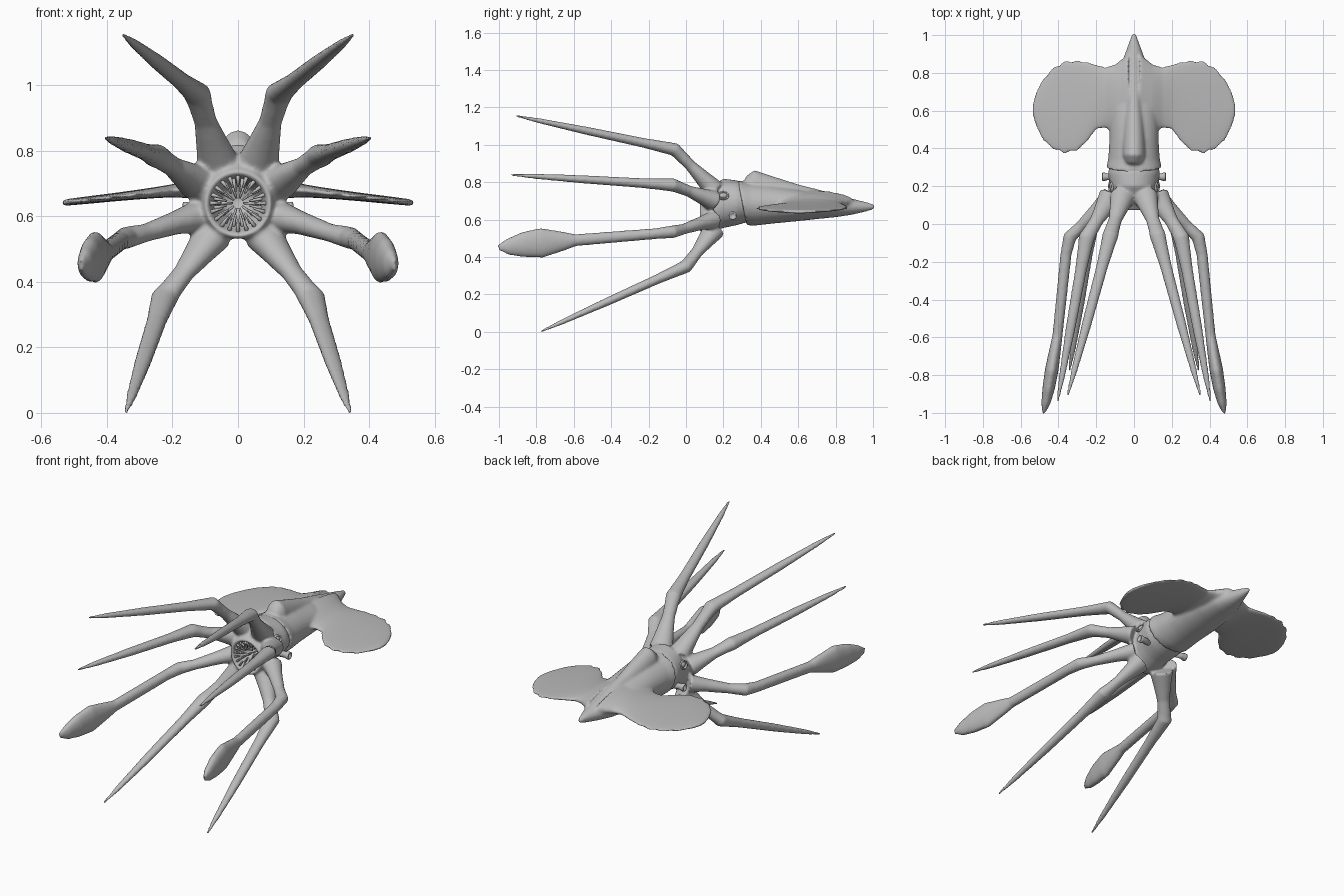
import bpy, bmesh
from math import sin, cos, pi
from mathutils import Vector, Matrix

if "Cube" in bpy.data.objects:
    bpy.data.objects.remove(bpy.data.objects["Cube"])

grey = bpy.data.materials.new("soft_grey")
grey.use_nodes = True
grey.diffuse_color = (0.5, 0.5, 0.5, 1)
grey.node_tree.nodes["Principled BSDF"].inputs["Base Color"].default_value = (0.5, 0.5, 0.5, 1)


def finish(name, bm, voxel=0, smooth=8):
    bmesh.ops.recalc_face_normals(bm, faces=bm.faces)
    for f in bm.faces:
        f.smooth = True
    mesh = bpy.data.meshes.new(name)
    bm.to_mesh(mesh)
    bm.free()
    ob = bpy.data.objects.new(name, mesh)
    bpy.context.collection.objects.link(ob)
    mesh.materials.append(grey)
    if voxel:  # fuse overlapping volumes into one skin
        r = ob.modifiers.new("fuse", 'REMESH')
        r.mode = 'VOXEL'
        r.voxel_size = voxel
        r.use_smooth_shade = True
        s = ob.modifiers.new("soften", 'SMOOTH')
        s.factor = 0.5
        s.iterations = smooth
    return ob


def loft(bm, rings):
    loops = [[bm.verts.new(p) for p in ring] for ring in rings]
    n = len(loops[0])
    for a, b in zip(loops, loops[1:]):
        for i in range(n):
            j = (i + 1) % n
            bm.faces.new((a[i], a[j], b[j], b[i]))
    bm.faces.new(loops[0])
    bm.faces.new(loops[-1])


def ellipse(c, u, v, n=24):
    return [c + u * cos(2 * pi * i / n) + v * sin(2 * pi * i / n) for i in range(n)]


def ring_y(y, z, rx, rz, n=32):
    return ellipse(Vector((0, y, z)), Vector((rx, 0, 0)), Vector((0, 0, rz)), n)


def limb(bm, pts, radii, side):
    """Tapered tube through pts; radii are (across, vertical) pairs."""
    pts = [Vector((p[0] * side, p[1], p[2])) for p in pts]
    rings = []
    for i, p in enumerate(pts):
        t = pts[min(i + 1, len(pts) - 1)] - pts[max(i - 1, 0)]
        u = t.cross(Vector((0, 0, 1))).normalized()
        v = u.cross(t).normalized()
        rings.append(ellipse(p, u * radii[i][0], v * radii[i][1], 16))
    loft(bm, rings)


# Head with a hollow mouth
bm = bmesh.new()
head = [(.22, .65, .01, .01), (.2, .65, .05, .05), (.12, .642, .075, .075),
        (.08, .637, .087, .087), (.07, .637, .1, .1), (.09, .64, .108, .11),
        (.13, .655, .115, .122), (.2, .687, .128, .132), (.27, .69, .138, .12),
        (.34, .69, .12, .1)]
loft(bm, [ring_y(*r) for r in head])

# Arms: root, knee and tip, with a swollen knee
arms = [((.06, .15, .76), (.125, -.06, .975), (.352, -.91, 1.155)),
        ((.12, .15, .70), (.25, -.07, .785), (.405, -.94, .84)),
        ((.075, .15, .545), (.225, .0, .35), (.342, -.78, .0))]
upper = [(0, .056), (.3, .042), (.6, .03), (.85, .032), (1, .036)]
lower = [(.06, .032), (.2, .026), (.55, .022), (.85, .014), (1, .006)]
for side in (1, -1):
    for root, knee, tip in arms:
        r, k, t = Vector(root), Vector(knee), Vector(tip)
        pts = [r.lerp(k, f) for f, _ in upper] + [k.lerp(t, f) for f, _ in lower]
        limb(bm, pts, [(w * 1.2, w) for _, w in upper + lower], side)
    # Long tentacle with a flattened club
    pts = [(.12, .15, .60), (.19, .08, .58), (.28, -.01, .55), (.34, -.07, .535),
           (.36, -.16, .525), (.405, -.59, .49), (.415, -.65, .485), (.435, -.77, .476),
           (.452, -.87, .466), (.467, -.95, .455), (.48, -1.005, .452)]
    radii = [(.055, .05), (.04, .036), (.03, .028), (.036, .034), (.03, .029),
             (.027, .032), (.03, .05), (.036, .08), (.033, .068), (.024, .045), (.006, .015)]
    limb(bm, pts, radii, side)
finish("head_and_arms", bm, .0075)

# Mantle body, with a slanted front edge
bm = bmesh.new()
body = [(.30, .57, .81, .146), (.35, .568, .80, .136), (.45, .578, .79, .13),
        (.6, .592, .765, .128), (.7, .603, .745, .118), (.8, .613, .725, .09),
        (.88, .625, .71, .056), (.95, .64, .697, .03), (1.005, .655, .682, .01)]
rings = []
for y, low, top, rx in body:
    ring = ring_y(y, (low + top) / 2, rx, (top - low) / 2)
    for p in ring:
        p.y -= .2 * (p.z - .69) * max(0, min(1, (.5 - y) / .2))
    rings.append(ring)
loft(bm, rings)

# Ridge along the back
ridge = [(.30, .74, .79, .03), (.325, .72, .835, .048), (.365, .7, .864, .06),
         (.45, .68, .836, .058), (.6, .66, .788, .048), (.75, .65, .75, .036),
         (.92, .65, .705, .02)]
loft(bm, [ring_y(y, (a + b) / 2, rx, (b - a) / 2) for y, a, b, rx in ridge])

# Fins: span position, front edge, rear edge, half thickness
fin = [(.03, .44, .9, .06), (.10, .47, .845, .045), (.15, .51, .83, .028),
       (.20, .50, .845, .02), (.25, .43, .86, .017), (.30, .385, .868, .015),
       (.37, .37, .865, .013), (.43, .393, .83, .012), (.48, .435, .775, .011),
       (.52, .515, .70, .01), (.537, .58, .63, .008)]
for side in (1, -1):
    loft(bm, [ellipse(Vector((x * side, (a + b) / 2, .70 - .11 * x)),
                      Vector((0, (b - a) / 2, 0)), Vector((0, 0, h)), 40)
              for x, a, b, h in fin])
finish("mantle_and_fins", bm, .0075, 6)

# Teeth: rings of spikes pointing into the mouth
bm = bmesh.new()
for y, outer, inner, count in ((.09, .088, .05, 20), (.125, .078, .035, 16), (.16, .068, .015, 10)):
    for i in range(count):
        a = 2 * pi * (i + .5 * (count == 16)) / count
        d = Vector((cos(a), 0, sin(a)))
        c = Vector((0, y, .64))
        across = Vector((-sin(a), 0, cos(a)))
        loft(bm, [ellipse(c + d * r, across * w, Vector((0, w, 0)), 6)
                  for r, w in ((outer, .007), (inner, .003))])
finish("teeth", bm)

# Eyes with lids, and small side funnels
for side, label in ((1, "left"), (-1, "right")):
    bm = bmesh.new()
    bmesh.ops.create_uvsphere(bm, u_segments=20, v_segments=12, radius=1,
                              matrix=Matrix.Translation((side * .117, .2, .728))
                              @ Matrix.Diagonal((.014, .022, .016, 1)))
    finish(label + "_eye", bm)

    bm = bmesh.new()
    sections = []
    for i in range(24):
        a = 2 * pi * i / 24
        d = Vector((0, cos(a), sin(a)))
        c = Vector((side * (.121 - .008 * sin(a)), .2 + .026 * cos(a), .728 + .019 * sin(a)))
        sections.append([bm.verts.new(p) for p in
                         ellipse(c, d * .005, Vector((.008, 0, 0)), 8)])
    for i in range(24):
        a, b = sections[i], sections[(i + 1) % 24]
        for j in range(8):
            k = (j + 1) % 8
            bm.faces.new((a[j], a[k], b[k], b[j]))
    finish(label + "_eyelid", bm)

    bm = bmesh.new()
    tube = [(.10, .02), (.14, .017), (.155, .022), (.167, .022), (.169, .016), (.155, .012)]
    loft(bm, [ellipse(Vector((side * x, .25, .622)), Vector((0, r, 0)),
                      Vector((0, 0, r)), 16) for x, r in tube])
    finish(label + "_funnel", bm)
